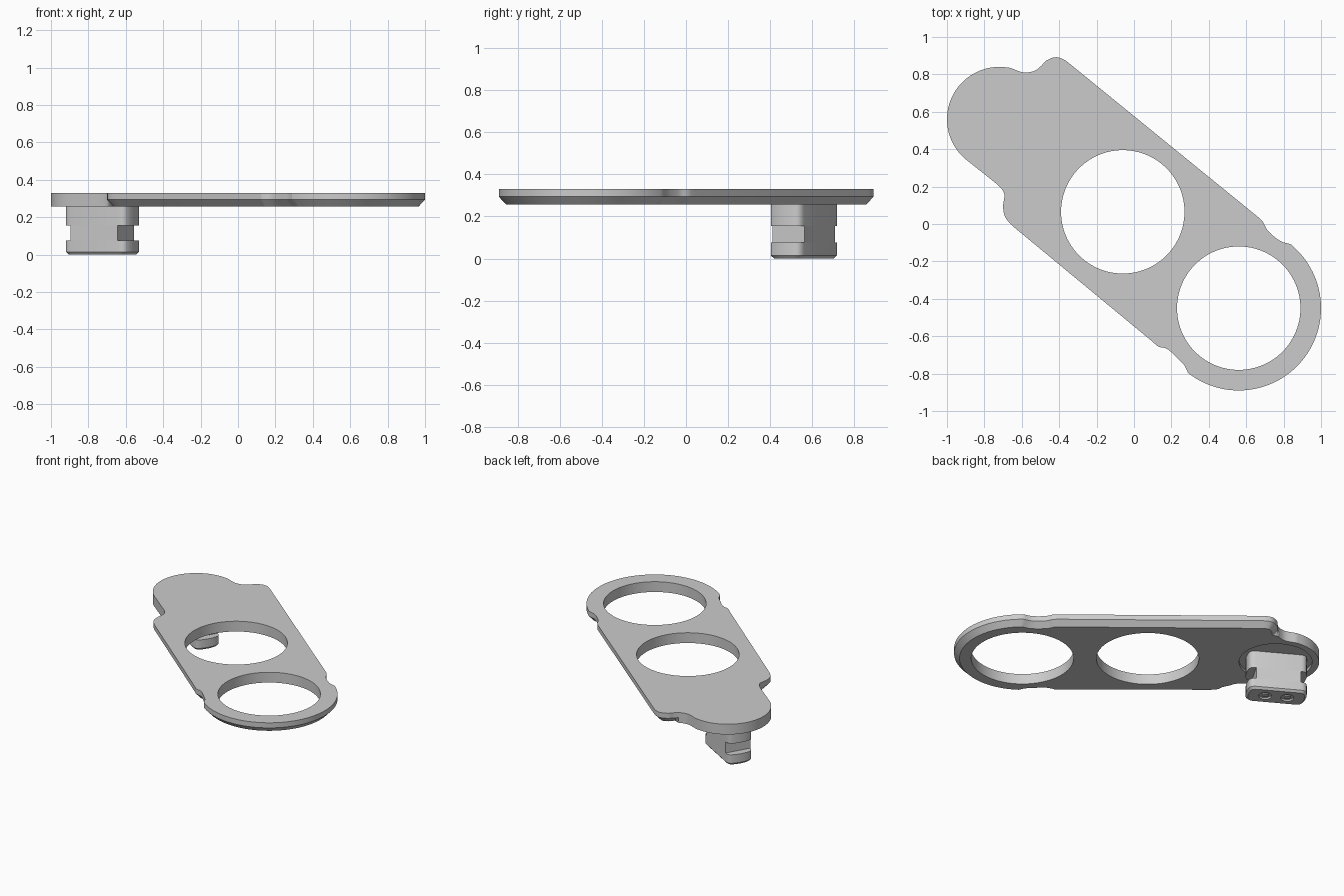
import bpy, bmesh
from math import cos, sin, radians
from mathutils import Vector

if "Cube" in bpy.data.objects:
    bpy.data.objects.remove(bpy.data.objects["Cube"])

BIG, MID, END = (0.56, -0.45), (-0.06, 0.065), (-0.72, 0.56)
STEM = Vector((-0.725, 0.56))
PLATE_Z, PLATE_TOP, RECESS_Z = 0.257, 0.33, 0.277


def arc(c, r, a0, a1, n):
    return [Vector((c[0] + r * cos(radians(a0 + (a1 - a0) * i / n)),
                    c[1] + r * sin(radians(a0 + (a1 - a0) * i / n)))) for i in range(n + 1)]


def circle(c, r, n=96):
    return arc(c, r, 0, 360, n)[:-1]


def spline(points, steps=5):
    """Smooth curve through the inner points; outer two only steer it."""
    p = [Vector(q) for q in points]
    out = []
    for i in range(1, len(p) - 2):
        a, b, c, d = p[i - 1:i + 3]
        for k in range(steps):
            t = k / steps
            out.append(0.5 * (2 * b + (c - a) * t + (2 * a - 5 * b + 4 * c - d) * t * t
                              + (3 * b - a - 3 * c + d) * t ** 3))
    return out + [p[-2]]


def wall(bm, rings):
    """Skin a stack of closed rings of 3D points."""
    rows = [[bm.verts.new(q) for q in ring] for ring in rings]
    n = len(rows[0])
    for lo, hi in zip(rows, rows[1:]):
        for i in range(n):
            bm.faces.new((lo[i], lo[(i + 1) % n], hi[(i + 1) % n], hi[i]))


def cap(bm, z, normal_z):
    """Fill all open loops lying at height z; inner loops stay holes."""
    edges = [e for e in bm.edges if e.is_boundary and all(abs(v.co.z - z) < 1e-5 for v in e.verts)]
    bmesh.ops.triangle_fill(bm, use_beauty=True, edges=edges, normal=(0, 0, normal_z))


def finish(bm, name):
    bmesh.ops.recalc_face_normals(bm, faces=bm.faces)
    me = bpy.data.meshes.new(name)
    bm.to_mesh(me)
    bm.free()
    ob = bpy.data.objects.new(name, me)
    bpy.context.collection.objects.link(ob)
    bpy.ops.object.select_all(action='DESELECT')
    bpy.context.view_layer.objects.active = ob
    ob.select_set(True)
    bpy.ops.object.shade_smooth_by_angle(angle=radians(25))


def at(points, z):
    return [(p[0], p[1], z) for p in points]


# Plate outline, clockwise: plain round end, then the chamfered body
round_end = arc(END, 0.28, 228, 82, 36)
round_end += spline([(-0.72, 0.84), (-0.67, 0.837), (-0.61, 0.815), (-0.57, 0.81),
                     (-0.52, 0.825), (-0.47, 0.87)])
body = spline([(-0.57, 0.81), (-0.505, 0.838), (-0.47, 0.873), (-0.415, 0.892),
               (-0.36, 0.87), (-0.3, 0.82)])
body += spline([(0.6, 0.09), (0.66, 0.04), (0.69, 0.01), (0.715, -0.035),
                (0.78, -0.09), (0.84, -0.11), (0.88, -0.14)])
body += arc(BIG, 0.44, 48, -128, 56)
body += spline([(0.33, -0.82), (0.27, -0.755), (0.235, -0.72), (0.18, -0.67),
                (0.13, -0.655), (0.1, -0.63), (0.0, -0.54)])
body += spline([(-0.6, -0.05), (-0.65, -0.01), (-0.69, 0.04), (-0.70, 0.1),
                (-0.692, 0.15)])
corner = spline([(-0.70, 0.1), (-0.692, 0.15), (-0.71, 0.19), (-0.76, 0.235), (-0.85, 0.305)])
outline, inset = [], []
for part, depth in ((round_end, 0), (body, 0.035), (corner, 0)):
    for p in part:
        if not outline or (p - outline[-1]).length > 0.004:
            outline.append(p)
            inset.append(depth)
n = len(outline)
low = []
for i, p in enumerate(outline):
    t = (outline[(i + 1) % n] - outline[i - 1]).normalized()
    q = p + Vector((t.y, -t.x)) * inset[i]
    if low and (q - low[-1]).dot(p - outline[i - 1]) <= 0:   # no folding at tight bends
        q = low[-1].copy()
    low.append(q)

# Plate with two through holes and a shallow round recess above the stem
bm = bmesh.new()
wall(bm, [at(low, PLATE_Z), at(outline, PLATE_Z + 0.037), at(outline, PLATE_TOP)])
for c in (BIG, MID):
    wall(bm, [at(circle(c, 0.33), PLATE_Z), at(circle(c, 0.33), PLATE_TOP)])
wall(bm, [at(circle(END, 0.235), PLATE_Z), at(circle(END, 0.235), RECESS_Z)])
bmesh.ops.remove_doubles(bm, verts=bm.verts, dist=1e-5)
cap(bm, PLATE_Z, -1)
cap(bm, RECESS_Z, -1)
cap(bm, PLATE_TOP, 1)
finish(bm, "plate")

# Stem section: flat bar with softly rounded ends
quarter = [(0.15, -0.088), (0.163, -0.086), (0.174, -0.081), (0.183, -0.073),
           (0.188, -0.062), (0.194, -0.035), (0.196, 0)]
half = quarter + [(x, -y) for x, y in quarter[-2::-1]]
section = half + [(-x, -y) for x, y in half]
TURN = radians(-30)


def place(x, y):
    return (STEM.x + x * cos(TURN) - y * sin(TURN), STEM.y + x * sin(TURN) + y * cos(TURN))


def stem_ring(z, trim=0.0, limit=1.0):
    return at([place(max(-limit, min(limit, x)) * (1 - trim), y * (1 - 2 * trim))
               for x, y in section], z)


# Stem with a notch across each narrow end, a chamfered foot and two sockets
bm = bmesh.new()
wall(bm, [stem_ring(0, 0.07), stem_ring(0.015), stem_ring(0.075),
          stem_ring(0.0751, limit=0.145), stem_ring(0.155, limit=0.145),
          stem_ring(0.1551), stem_ring(RECESS_Z)])
sockets = [place(s * 0.072, 0) for s in (-1, 1)]
for c in sockets:
    wall(bm, [at(circle(c, 0.042, 32), 0), at(circle(c, 0.042, 32), 0.012)])
bmesh.ops.remove_doubles(bm, verts=bm.verts, dist=1e-5)
cap(bm, 0, -1)
cap(bm, RECESS_Z, 1)
for c in sockets:   # pin standing inside each socket
    wall(bm, [at(circle(c, 0.02, 32), 0.003), at(circle(c, 0.02, 32), 0.012)])
cap(bm, 0.003, -1)
cap(bm, 0.012, -1)
finish(bm, "stem")
